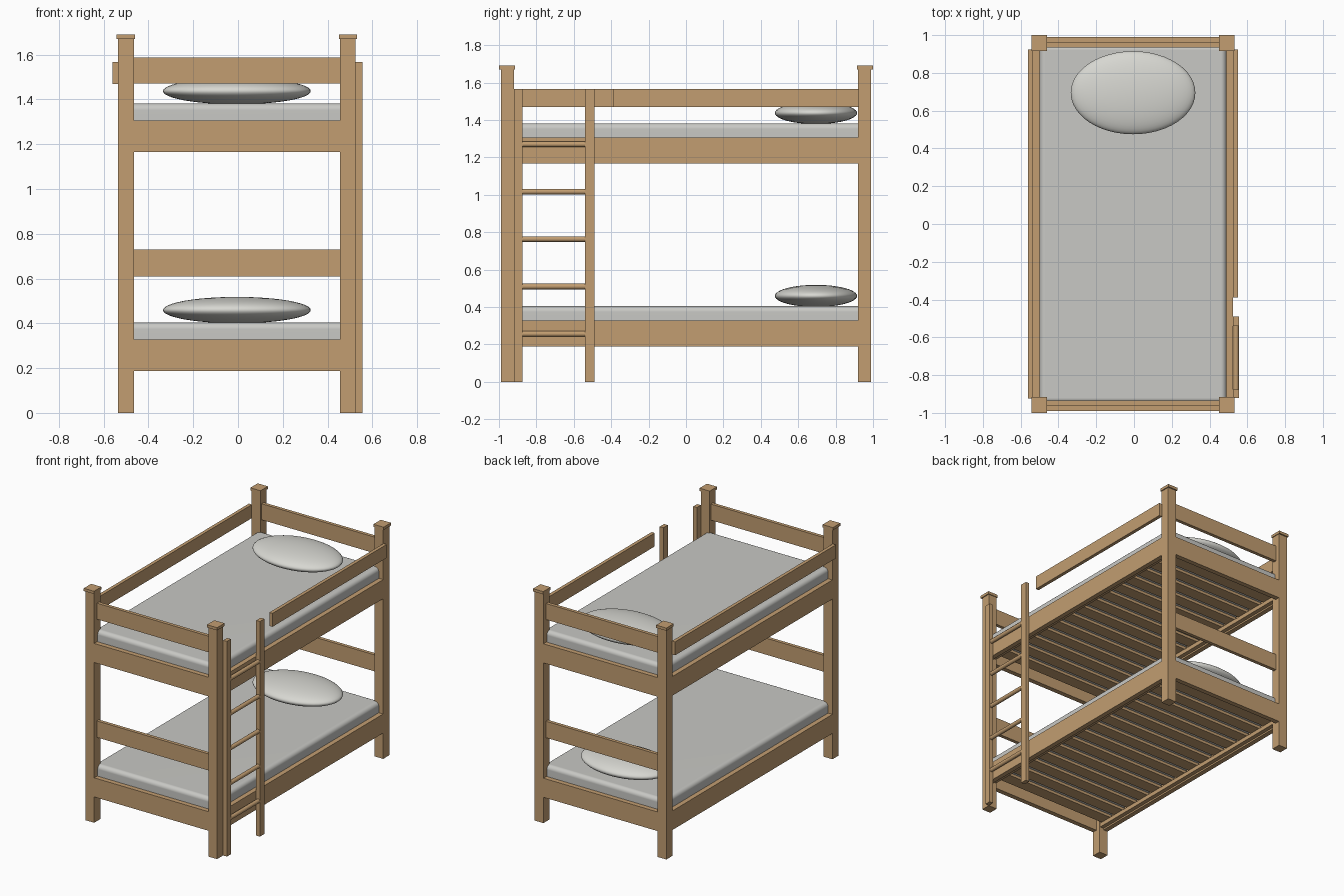
import bpy
import bmesh
import math

if "Cube" in bpy.data.objects:
    bpy.data.objects.remove(bpy.data.objects["Cube"], do_unlink=True)


def material(name, rgb):
    mat = bpy.data.materials.new(name)
    mat.use_nodes = True
    color = (*rgb, 1)
    mat.diffuse_color = color
    mat.node_tree.nodes["Principled BSDF"].inputs["Base Color"].default_value = color
    return mat


wood = material("warm wood", (0.54, 0.34, 0.165))
fabric = material("mattress grey", (0.58, 0.58, 0.555))
linen = material("pillow white", (0.68, 0.68, 0.64))


def finish(name, bm, mat, smooth=False):
    mesh = bpy.data.meshes.new(name)
    bm.to_mesh(mesh)
    bm.free()
    mesh.materials.append(mat)
    for face in mesh.polygons:
        face.use_smooth = smooth
    obj = bpy.data.objects.new(name, mesh)
    bpy.context.collection.objects.link(obj)
    return obj


def box(name, xs, ys, zs, mat=wood):
    """Box from its lower and upper limits on each axis."""
    bm = bmesh.new()
    bmesh.ops.create_cube(bm, size=1)
    for v in bm.verts:
        v.co = [lim[0] if c < 0 else lim[1] for c, lim in zip(v.co, (xs, ys, zs))]
    return finish(name, bm, mat)


def span(a, b, side):
    """Mirror an interval to the given side of zero."""
    return tuple(sorted((a * side, b * side)))


def shift(pair, d):
    return (pair[0] + d, pair[1] + d)


MID = -0.005          # the frame sits slightly off centre beside the ladder
OUT, INN = 0.53, 0.46  # post limits across the bed
END, END_IN = 0.99, 0.92
SIDES = ((-1, "right"), (1, "left"))
ENDS = ((-1, "front"), (1, "back"))

# Corner posts with caps
for sx, side in SIDES:
    for sy, end in ENDS:
        box(f"{end}_{side}_post", shift(span(INN, OUT, sx), MID),
            span(END_IN, END, sy), (0, 1.675))
        box(f"{end}_{side}_post_cap", shift(span(INN - 0.005, OUT + 0.007, sx), MID),
            span(END_IN - 0.005, 1.0, sy), (1.67, 1.69))

# Two bunks
for level, z in (("lower", 0), ("upper", 0.978)):
    rail_z = shift((0.188, 0.327), z)
    inner = OUT - 0.035
    for sx, side in SIDES:
        box(f"{level}_{side}_rail", shift(span(inner, OUT, sx), MID),
            (-END_IN, END_IN), rail_z)
        box(f"{level}_{side}_slat_ledge", shift(span(inner - 0.03, inner, sx), MID),
            (-END_IN, END_IN), shift((0.2, 0.23), z))
    for sy, end in ENDS:
        box(f"{level}_{end}_rail", shift((-INN, INN), MID),
            span(END - 0.035, END, sy), rail_z)

    # Slats across the bed
    count = 14
    for i in range(count):
        y = -0.86 + 1.72 * i / (count - 1)
        box(f"{level}_slat_{i + 1}", shift((-inner, inner), MID),
            (y - 0.045, y + 0.045), shift((0.23, 0.25), z))

    # Mattress with soft edges
    mattress = box(f"{level}_mattress", shift((-inner, inner), MID), (-0.95, 0.95),
                   shift((0.25, 0.404), z), fabric)
    bevel = mattress.modifiers.new("soft_edges", "BEVEL")
    bevel.width = 0.03
    bevel.segments = 5
    for face in mattress.data.polygons:
        face.use_smooth = True
    mattress.modifiers.new("flat_panels", "WEIGHTED_NORMAL")

    # Pillow
    bm = bmesh.new()
    bmesh.ops.create_uvsphere(bm, u_segments=48, v_segments=24, radius=1)
    for v in bm.verts:
        v.co = (MID + v.co.x * 0.33, 0.695 + v.co.y * 0.22, z + 0.459 + v.co.z * 0.059)
    finish(f"{level}_pillow", bm, linen, smooth=True)

# Boards at the head and foot
for sy, end in ENDS:
    for level, zs in (("lower", (0.61, 0.73)), ("upper", (1.47, 1.587))):
        box(f"{level}_{end}_board", shift((-INN, INN), MID),
            span(0.935, 0.96, sy), zs)

# Guard rails along the sides; the ladder side leaves an opening
GUARD_Z = (1.468, 1.566)
box("right_guard_rail", shift((-OUT - 0.025, -OUT), MID), (-0.925, 0.925), GUARD_Z)
box("left_guard_rail", shift((OUT, OUT + 0.025), MID), (-0.39, 0.925), GUARD_Z)

# Ladder
for name, ys in (("front", (-0.92, -0.875)), ("back", (-0.54, -0.49))):
    box(f"ladder_{name}_upright", (0.525, 0.555), ys, (0, 1.566))
for i in range(5):
    bm = bmesh.new()
    bmesh.ops.create_cone(bm, cap_ends=True, segments=16, radius1=0.015,
                          radius2=0.015, depth=0.35)
    rung = finish(f"ladder_rung_{i + 1}", bm, wood, smooth=True)
    rung.rotation_euler.x = math.pi / 2
    rung.location = (0.54, -0.707, 0.256 + 0.2535 * i)
    for face in rung.data.polygons:
        face.use_smooth = len(face.vertices) == 4
